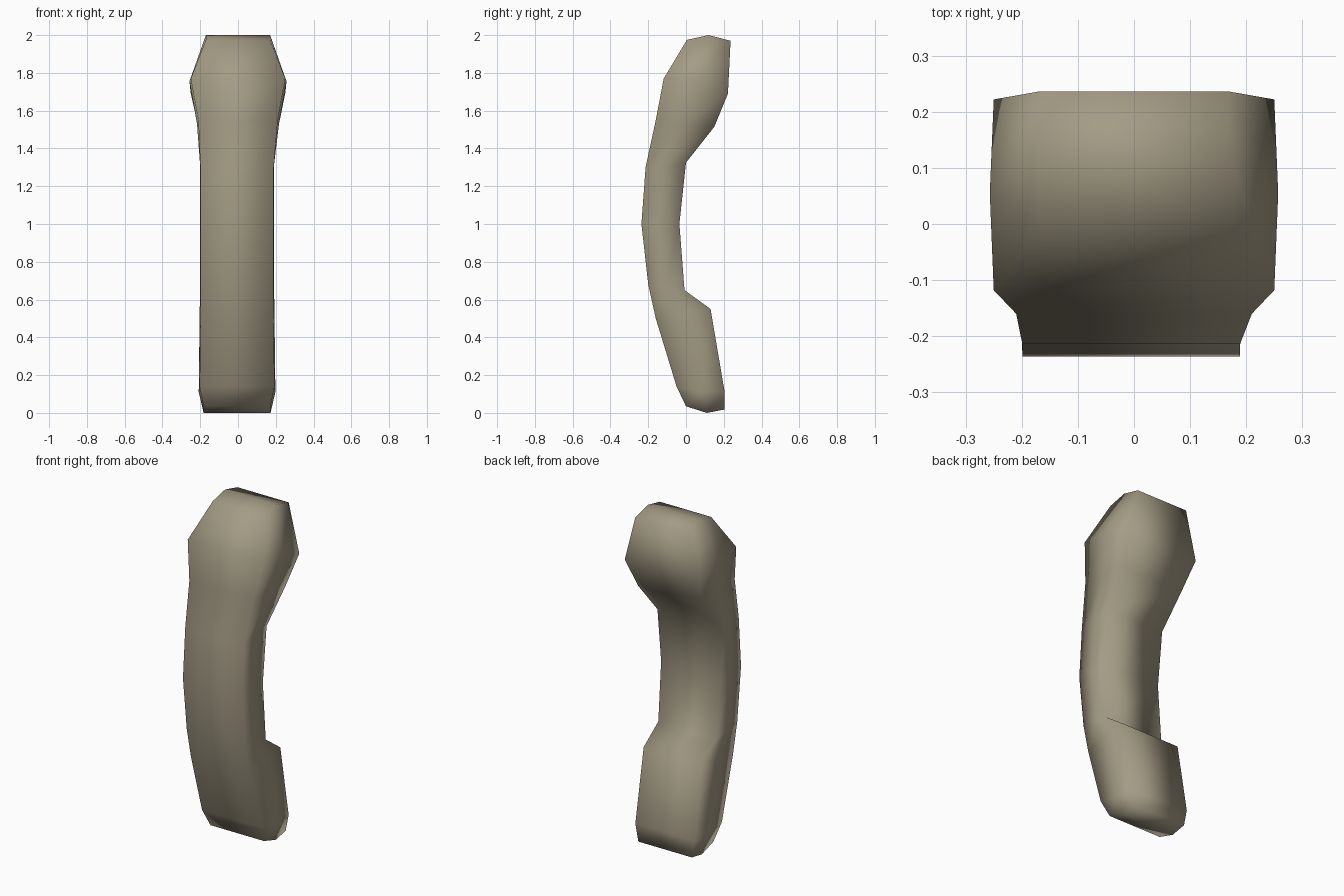
import bpy, bmesh

if "Cube" in bpy.data.objects:
    bpy.data.objects.remove(bpy.data.objects["Cube"])

# Flat putty plastic
plastic = bpy.data.materials.new("putty_plastic")
plastic.diffuse_color = (0.37, 0.33, 0.235, 1)
plastic.use_nodes = True
plastic.node_tree.nodes["Principled BSDF"].inputs["Base Color"].default_value = plastic.diffuse_color

# Stations along the handset: front (y, z), middle (y, z), back (y, z),
# half width at the corners, half width at the middle, x centre
stations = [
    ((0.0, 0.035), (0.11, 0.0), (0.205, 0.018), 0.177, 0.177, -0.005),
    ((-0.05, 0.14), (0.08, 0.11), (0.203, 0.12), 0.198, 0.203, -0.005),
    ((-0.16, 0.50), (-0.015, 0.53), (0.13, 0.55), 0.194, 0.198, -0.005),
    ((-0.20, 0.68), (-0.105, 0.665), (-0.008, 0.65), 0.194, 0.196, -0.005),
    ((-0.236, 1.0), (-0.135, 1.0), (-0.035, 1.0), 0.194, 0.195, -0.005),
    ((-0.214, 1.30), (-0.11, 1.315), (0.0, 1.325), 0.194, 0.196, -0.005),
    ((-0.16, 1.55), (-0.005, 1.53), (0.15, 1.515), 0.21, 0.217, 0.0),
    ((-0.118, 1.77), (0.055, 1.755), (0.222, 1.69), 0.25, 0.257, 0.0),
    ((0.005, 1.975), (0.12, 2.0), (0.236, 1.97), 0.17, 0.17, 0.0),
]

# Loft the six-sided sections into the handset body
bm = bmesh.new()
rings = []
for front, mid, back, w, wm, cx in stations:
    half = [(front, w), (mid, wm), (back, w)]
    pts = [(cx + hw, p) for p, hw in half] + [(cx - hw, p) for p, hw in reversed(half)]
    rings.append([bm.verts.new((x, y, z)) for x, (y, z) in pts])
for a, b in zip(rings, rings[1:]):
    for i in range(6):
        j = (i + 1) % 6
        bm.faces.new((a[i], a[j], b[j], b[i]))

# Ridged end caps
for r in (rings[0], rings[-1]):
    bm.faces.new((r[0], r[1], r[4], r[5]))
    bm.faces.new((r[1], r[2], r[3], r[4]))

bmesh.ops.recalc_face_normals(bm, faces=bm.faces)
for f in bm.faces:
    f.smooth = True
mesh = bpy.data.meshes.new("handset")
bm.to_mesh(mesh)
bm.free()
mesh.materials.append(plastic)
handset = bpy.data.objects.new("handset", mesh)
bpy.context.collection.objects.link(handset)
